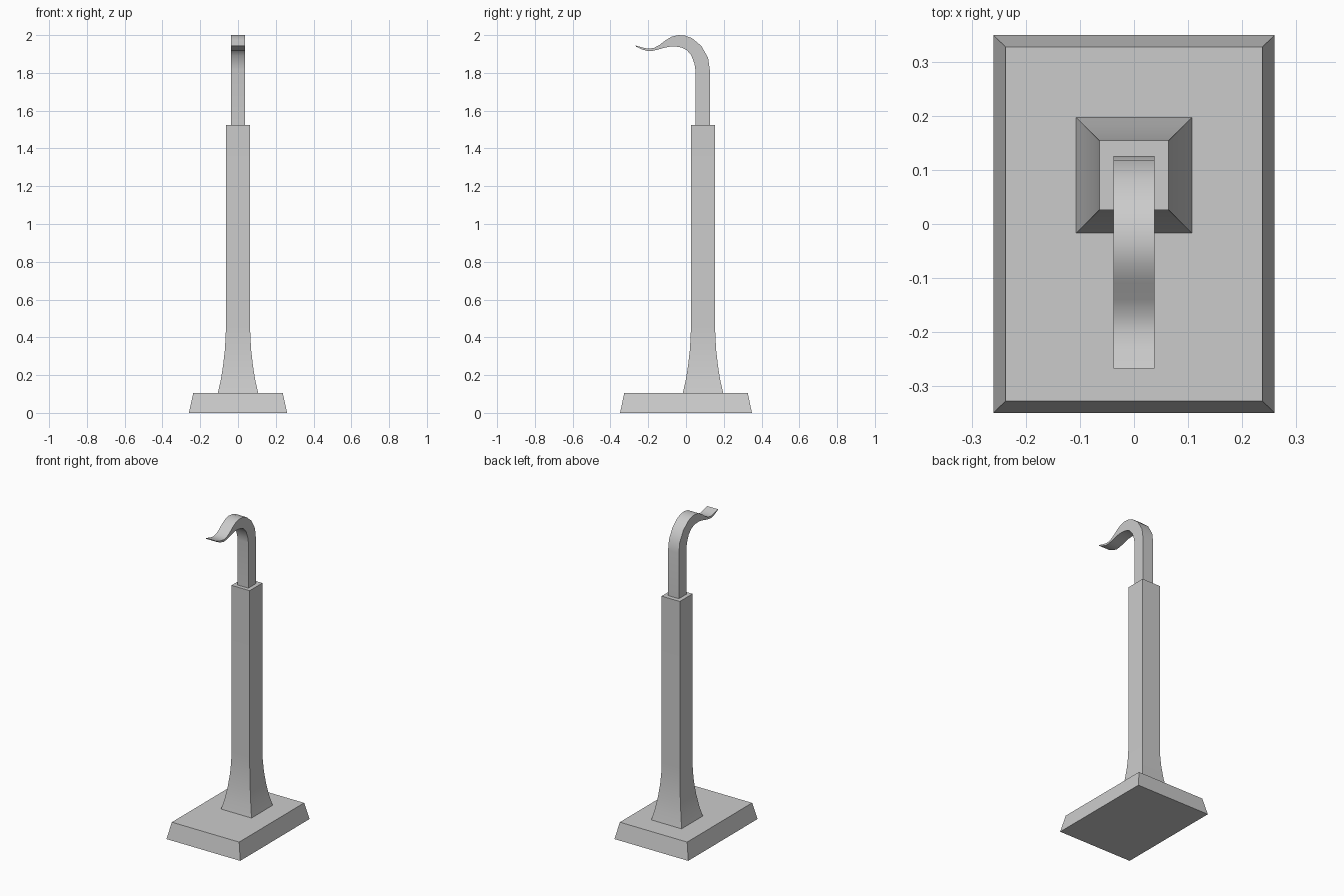
import bpy
import bmesh
import math

if "Cube" in bpy.data.objects:
    bpy.data.objects.remove(bpy.data.objects["Cube"])


def loft(name, rings, smooth=None):
    """Skin a list of four-point rings and cap both ends."""
    bm = bmesh.new()
    loops = [[bm.verts.new(p) for p in ring] for ring in rings]
    for a, b in zip(loops, loops[1:]):
        for i in range(4):
            j = (i + 1) % 4
            bm.faces.new((a[i], a[j], b[j], b[i]))
    bm.faces.new(loops[0][::-1])
    bm.faces.new(loops[-1])
    bmesh.ops.recalc_face_normals(bm, faces=bm.faces)
    mesh = bpy.data.meshes.new(name)
    bm.to_mesh(mesh)
    bm.free()
    obj = bpy.data.objects.new(name, mesh)
    bpy.context.collection.objects.link(obj)
    if smooth:
        bpy.ops.object.select_all(action='DESELECT')
        obj.select_set(True)
        bpy.context.view_layer.objects.active = obj
        bpy.ops.object.shade_smooth_by_angle(angle=math.radians(smooth))
    return obj


def flat_ring(hx, hy, z, cy=0.0):
    return [(-hx, cy - hy, z), (hx, cy - hy, z), (hx, cy + hy, z), (-hx, cy + hy, z)]


def strap_ring(outer, inner, hx=0.038):
    return [(-hx, *inner), (hx, *inner), (hx, *outer), (-hx, *outer)]


# Tapered plinth
loft("base", [flat_ring(0.26, 0.349, 0), flat_ring(0.237, 0.327, 0.105)])

# Square post with a flared foot
POST_Y = 0.09
flare = [(0.107, 0.105), (0.092, 0.17), (0.079, 0.25), (0.070, 0.33),
         (0.0655, 0.40), (0.064, 0.46), (0.064, 1.525)]
loft("post", [flat_ring(h, h, z, POST_Y) for h, z in flare], smooth=25)

# Curved hook: pairs of outer and inner (y, z) points along its length
hook = [
    ((0.126, 1.50), (0.050, 1.50)),
    ((0.126, 1.815), (0.050, 1.815)),
    ((0.117, 1.88), (0.045, 1.848)),
    ((0.081, 1.943), (0.028, 1.893)),
    ((0.030, 1.985), (0.005, 1.920)),
    ((-0.005, 1.997), (-0.022, 1.934)),
    ((-0.040, 2.0), (-0.052, 1.939)),
    ((-0.075, 1.992), (-0.085, 1.939)),
    ((-0.108, 1.973), (-0.118, 1.932)),
    ((-0.140, 1.948), (-0.150, 1.923)),
    ((-0.170, 1.932), (-0.175, 1.917)),
    ((-0.200, 1.928), (-0.200, 1.915)),
    ((-0.230, 1.934), (-0.230, 1.923)),
    ((-0.267, 1.945), (-0.265, 1.939)),
]
loft("hook", [strap_ring(o, i) for o, i in hook], smooth=30)
